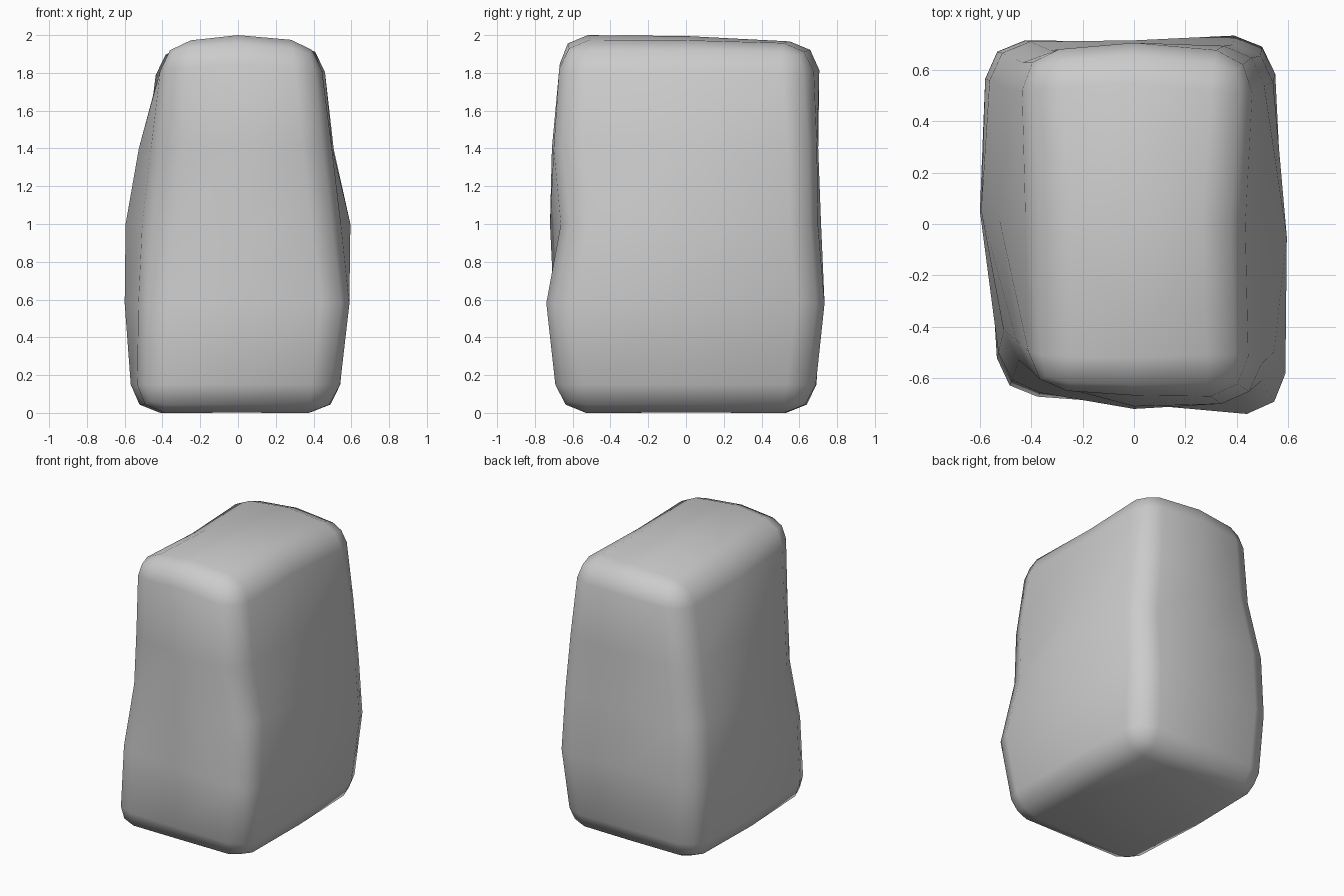
import bpy, bmesh

if "Cube" in bpy.data.objects:
    bpy.data.objects.remove(bpy.data.objects["Cube"])

# Outline of the block at five heights, eight points each, counter-clockwise:
# front-left, front, front-right, right, back-right, back, back-left, left
rings = [
    (0.0, [(-.53, -.68), (0, -.68), (.52, -.675), (.53, 0), (.505, .665), (0, .68), (-.55, .68), (-.565, 0)]),
    (0.58, [(-.515, -.65), (0, -.70), (.59, -.735), (.58, -.02), (.54, .735), (0, .71), (-.575, .715), (-.60, .05)]),
    (1.0, [(-.485, -.565), (0, -.72), (.54, -.65), (.595, -.05), (.535, .70), (0, .715), (-.555, .71), (-.595, .05)]),
    (1.4, [(-.445, -.60), (0, -.71), (.49, -.695), (.50, 0), (.50, .69), (0, .70), (-.475, .67), (-.525, .02)]),
    (2.0, [(-.40, -.665), (0, -.67), (.435, -.655), (.415, 0), (.46, .65), (0, .70), (-.43, .67), (-.40, 0)]),
]
top_z = [1.97, 2.0, 1.96, 1.965, 1.95, 1.965, 1.94, 1.93]

bm = bmesh.new()
grid = []
for level, (z, outline) in enumerate(rings):
    top = level == len(rings) - 1
    grid.append([bm.verts.new((x, y, top_z[i] if top else z))
                 for i, (x, y) in enumerate(outline)])

# Walls
for low, high in zip(grid, grid[1:]):
    for i in range(8):
        j = (i + 1) % 8
        bm.faces.new((low[i], low[j], high[j], high[i]))

# Top and bottom, four quads around a centre point
for ring, z in ((grid[0], 0.01), (grid[-1], 1.995)):
    centre = bm.verts.new((0, 0, z))
    for i in (0, 2, 4, 6):
        bm.faces.new((ring[i - 1], ring[i], ring[i + 1], centre))
bmesh.ops.recalc_face_normals(bm, faces=bm.faces)

# Round the twelve box edges
pairs = [(r[i], r[(i + 1) % 8]) for r in (grid[0], grid[-1]) for i in range(8)]
pairs += [(a[i], b[i]) for a, b in zip(grid, grid[1:]) for i in (0, 2, 4, 6)]
hard = [e for e in bm.edges if any(set(e.verts) == set(p) for p in pairs)]
bmesh.ops.bevel(bm, geom=hard, offset=0.15, offset_type='OFFSET', segments=2,
                profile=0.5, affect='EDGES', clamp_overlap=True)
for f in bm.faces:
    f.smooth = True

mesh = bpy.data.meshes.new("stone_block")
bm.to_mesh(mesh)
bm.free()
block = bpy.data.objects.new("stone_block", mesh)
bpy.context.collection.objects.link(block)
